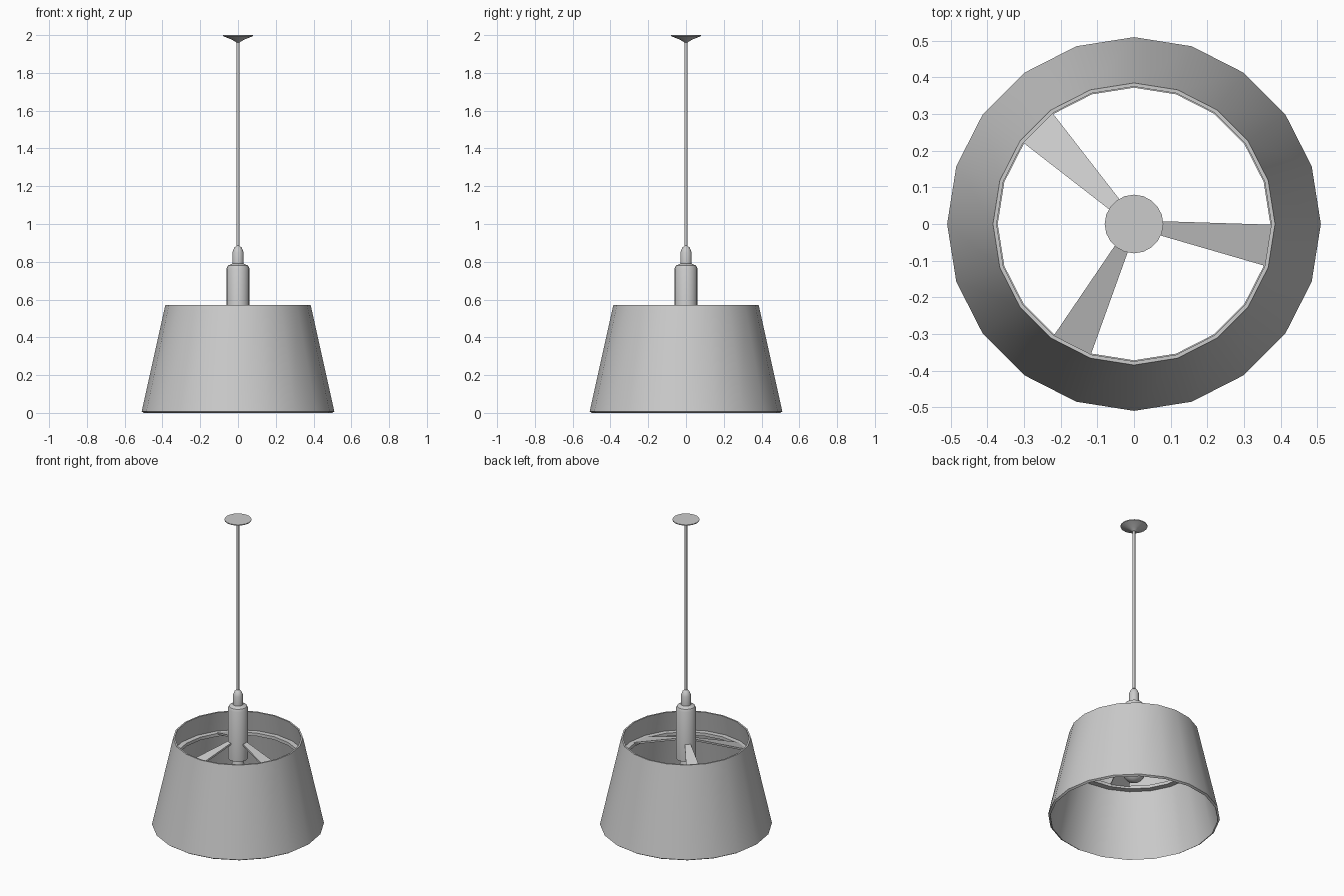
import bpy, bmesh
from math import sin, cos, pi, radians

if "Cube" in bpy.data.objects:
    bpy.data.objects.remove(bpy.data.objects["Cube"])

SIDES = 20


def make_object(name, verts, faces):
    mesh = bpy.data.meshes.new(name)
    bm = bmesh.new()
    vs = [bm.verts.new(v) for v in verts]
    for f in faces:
        bm.faces.new([vs[i] for i in f])
    bmesh.ops.recalc_face_normals(bm, faces=bm.faces)
    bm.to_mesh(mesh)
    bm.free()
    ob = bpy.data.objects.new(name, mesh)
    bpy.context.collection.objects.link(ob)
    bpy.ops.object.select_all(action='DESELECT')
    ob.select_set(True)
    bpy.context.view_layer.objects.active = ob
    bpy.ops.object.shade_smooth_by_angle(angle=radians(30))
    return ob


def lathe(name, profile, closed=False):
    """Spin (radius, z) points round z; closed loops make rings, others get end caps."""
    n = len(profile)
    verts = [(r * cos(2 * pi * s / SIDES), r * sin(2 * pi * s / SIDES), z)
             for r, z in profile for s in range(SIDES)]
    faces = []
    for i in range(n if closed else n - 1):
        a, b = i * SIDES, (i + 1) % n * SIDES
        for s in range(SIDES):
            t = (s + 1) % SIDES
            faces.append((a + s, a + t, b + t, b + s))
    if not closed:
        faces.append(range(SIDES))
        faces.append(range((n - 1) * SIDES, n * SIDES))
    return make_object(name, verts, faces)


# Tapered open shade with a thin wall
lathe("shade", [(0.51, 0.008), (0.385, 0.57), (0.375, 0.57), (0.498, 0.0)], closed=True)

# Support ring inside the shade
lathe("support_ring", [(0.41, 0.435), (0.372, 0.435), (0.372, 0.415), (0.414, 0.415)], closed=True)

# Lamp holder with stepped neck
lathe("lamp_holder", [(0.06, 0.44), (0.06, 0.765), (0.053, 0.78), (0.03, 0.79),
                      (0.03, 0.85), (0.02, 0.875), (0.008, 0.885)])

# Bulb below the holder
bulb = [(0.03, 0.45), (0.035, 0.405), (0.05, 0.365)]
bulb += [(0.067 * cos(a), 0.315 - 0.067 * sin(a)) for a in [radians(d) for d in range(-20, 90, 18)]]
lathe("bulb", bulb)

# Cable and ceiling cap
lathe("cable", [(0.008, 0.88), (0.008, 1.975)])
lathe("ceiling_cap", [(0.01, 1.962), (0.03, 1.975), (0.08, 1.995), (0.08, 2.0)])

# Three flat arms that widen and slope down from the holder to the ring
for i, angle in enumerate((-9, 135, 243)):
    c, s = cos(radians(angle)), sin(radians(angle))
    verts = [(r * c - w * s, r * s + w * c, z - drop)
             for drop in (0, 0.012)
             for r, w, z in ((0.055, 0.017, 0.555), (0.055, -0.017, 0.555),
                             (0.38, -0.058, 0.435), (0.38, 0.058, 0.435))]
    make_object(f"arm_{i + 1}", verts, [(0, 1, 2, 3), (4, 5, 6, 7), (0, 1, 5, 4),
                                        (1, 2, 6, 5), (2, 3, 7, 6), (3, 0, 4, 7)])
